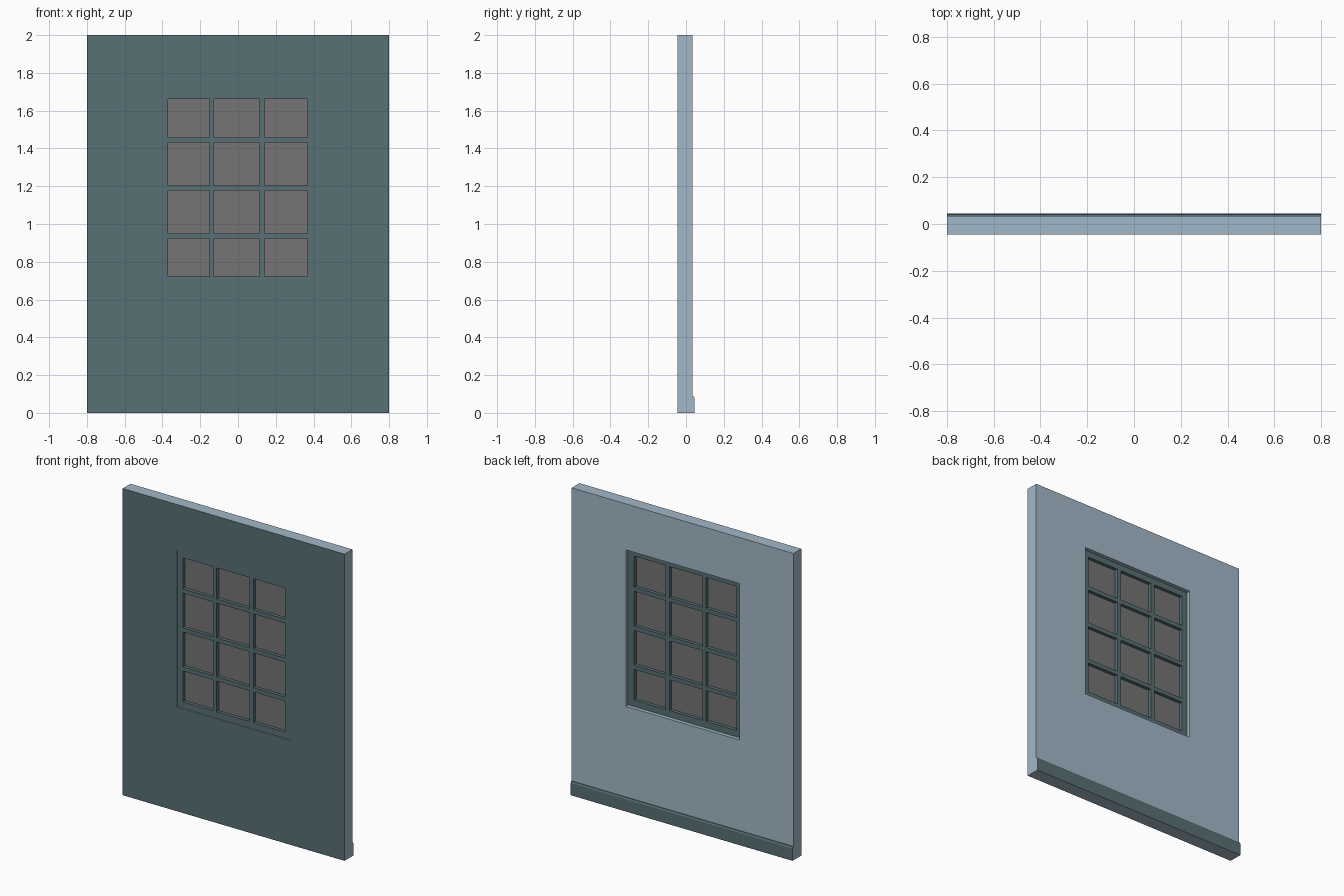
import bpy
import bmesh

if "Cube" in bpy.data.objects:
    bpy.data.objects.remove(bpy.data.objects["Cube"])


def material(name, r, g, b):
    lin = [((c / 255 + 0.055) / 1.055) ** 2.4 for c in (r, g, b)]
    m = bpy.data.materials.new(name)
    m.diffuse_color = (*lin, 1)
    m.use_nodes = True
    m.node_tree.nodes["Principled BSDF"].inputs["Base Color"].default_value = m.diffuse_color
    return m


BLUE = material("pale blue plaster", 162, 184, 200)
TEAL = material("dark teal paint", 88, 112, 116)
GREY = material("grey glass", 118, 116, 116)


def finish(name, bm, mats, rule=None):
    bmesh.ops.recalc_face_normals(bm, faces=bm.faces)
    bm.normal_update()
    if rule:
        for f in bm.faces:
            f.material_index = rule(f)
    mesh = bpy.data.meshes.new(name)
    bm.to_mesh(mesh)
    bm.free()
    for m in mats:
        mesh.materials.append(m)
    ob = bpy.data.objects.new(name, mesh)
    bpy.context.collection.objects.link(ob)
    return ob


def lattice(xs, zs, y0, y1):
    """Slab on a grid of cuts; every cell with odd column and row is a hole."""
    bm = bmesh.new()
    v = [[bm.verts.new((x, y0, z)) for z in zs] for x in xs]
    for i in range(len(xs) - 1):
        for j in range(len(zs) - 1):
            if not (i % 2 and j % 2):
                bm.faces.new((v[i][j], v[i + 1][j], v[i + 1][j + 1], v[i][j + 1]))
    ext = bmesh.ops.extrude_face_region(bm, geom=bm.faces[:], use_keep_orig=True)
    moved = [g for g in ext["geom"] if isinstance(g, bmesh.types.BMVert)]
    bmesh.ops.translate(bm, verts=moved, vec=(0, y1 - y0, 0))
    return bm


def prism(profile, x0, x1):
    """Extrude a (y, z) profile along x."""
    bm = bmesh.new()
    f = bm.faces.new([bm.verts.new((x0, y, z)) for y, z in profile])
    ext = bmesh.ops.extrude_face_region(bm, geom=[f], use_keep_orig=True)
    moved = [g for g in ext["geom"] if isinstance(g, bmesh.types.BMVert)]
    bmesh.ops.translate(bm, verts=moved, vec=(x1 - x0, 0, 0))
    return bm


FRONT, BACK = -0.045, 0.035

# wall with window opening, painted teal on the front only
finish("wall", lattice([-0.8, -0.41, 0.41, 0.8], [0, 0.68, 1.70, 2], FRONT, BACK),
       [BLUE, TEAL], lambda f: int(f.normal.y < -0.5))

# skirting board along the back, plain ends and underside
finish("skirting_board",
       prism([(BACK, 0), (0.045, 0), (0.045, 0.08), (0.04, 0.09), (BACK, 0.09)], -0.8, 0.8),
       [BLUE, TEAL], lambda f: int(abs(f.normal.x) < 0.5 and f.normal.z > -0.5))

# window frame with glazing bars
xs = [-0.41, -0.37, -0.152, -0.126, 0.112, 0.14, 0.367, 0.41]
zs = [0.68, 0.722, 0.923, 0.95, 1.177, 1.204, 1.431, 1.458, 1.661, 1.70]
finish("window_frame", lattice(xs, zs, -0.04, 0.01), [TEAL])

# one sheet of glass behind the bars
finish("window_glass",
       prism([(-0.018, 0.70), (-0.012, 0.70), (-0.012, 1.68), (-0.018, 1.68)], -0.39, 0.39),
       [GREY])
